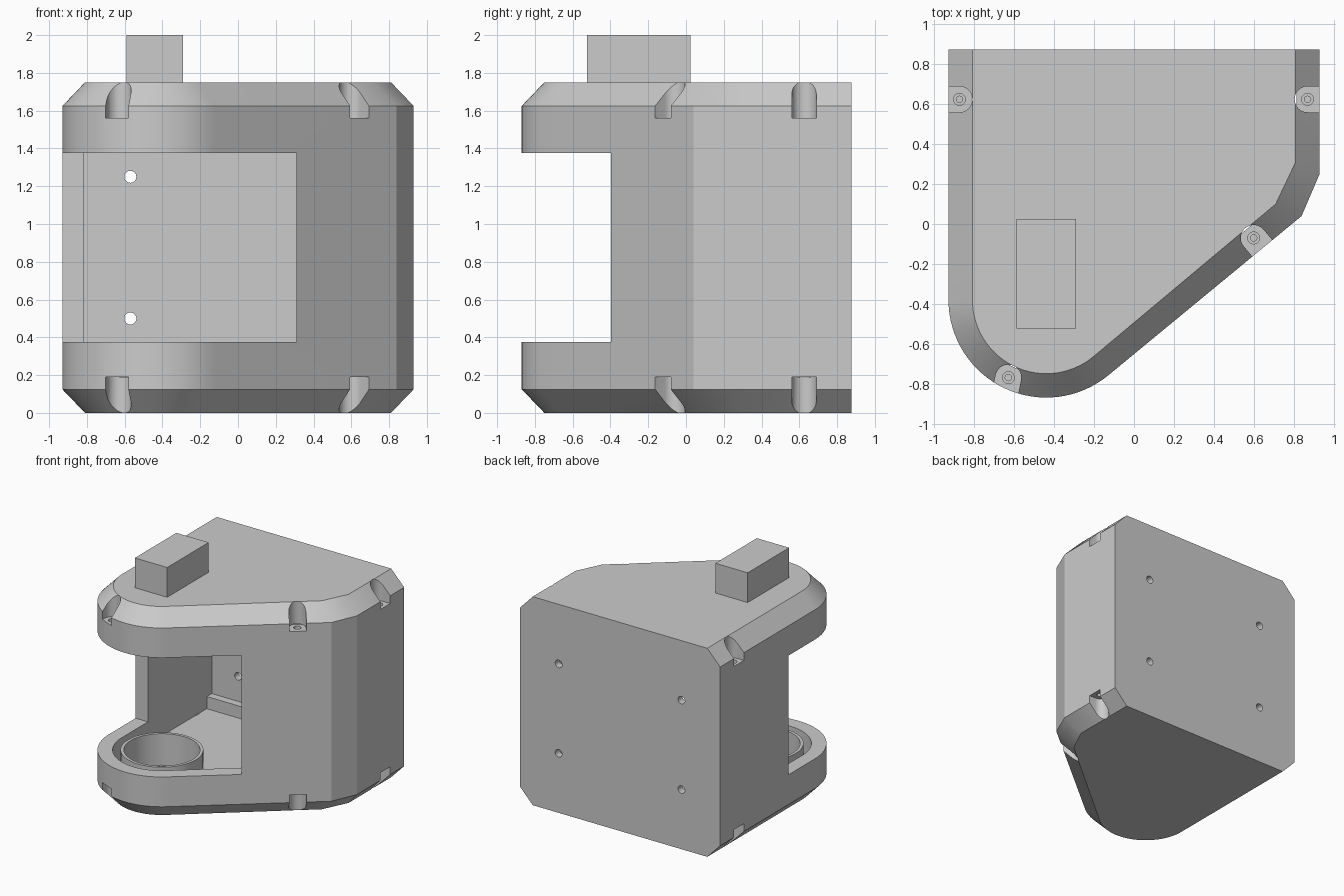
import bpy, bmesh, math
from mathutils import Matrix

if "Cube" in bpy.data.objects:
    bpy.data.objects.remove(bpy.data.objects["Cube"])

CX, CY = -0.44, -0.38   # centre of the rounded front nose
MID = 0.875             # mirror height of the housing


def outline(r, x, knee_low, knee_high, back):
    """Plan shape: straight left side, round nose, slanted right front."""
    pts = [(-x, back)]
    for i in range(33):
        a = math.radians(180 + 130 * i / 32)
        pts.append((CX + r * math.cos(a), CY + r * math.sin(a)))
    return pts + [knee_low, knee_high, (x, back)]


def loft(name, layers):
    """Closed solid through equal-length loops given as (points, z)."""
    bm = bmesh.new()
    rings = [[bm.verts.new((px, py, z)) for px, py in pts] for pts, z in layers]
    n = len(rings[0])
    bm.faces.new(rings[0][::-1])
    bm.faces.new(rings[-1])
    for a, b in zip(rings, rings[1:]):
        for i in range(n):
            j = (i + 1) % n
            bm.faces.new((a[i], a[j], b[j], b[i]))
    bmesh.ops.recalc_face_normals(bm, faces=bm.faces)
    mesh = bpy.data.meshes.new(name)
    bm.to_mesh(mesh)
    bm.free()
    ob = bpy.data.objects.new(name, mesh)
    bpy.context.collection.objects.link(ob)
    return ob


def circle(x, y, r, n=48):
    return [(x + r * math.cos(2 * math.pi * i / n),
             y + r * math.sin(2 * math.pi * i / n)) for i in range(n)]


def prism(name, pts, z0, z1):
    return loft(name, [(pts, z0), (pts, z1)])


def box(name, x0, x1, y0, y1, z0, z1):
    return prism(name, [(x0, y0), (x1, y0), (x1, y1), (x0, y1)], z0, z1)


def cut(target, cutter):
    mod = target.modifiers.new("cut", 'BOOLEAN')
    mod.operation = 'DIFFERENCE'
    mod.solver = 'EXACT'
    mod.object = cutter
    cutter.hide_render = True
    bpy.context.view_layer.objects.active = target
    bpy.ops.object.modifier_apply(modifier=mod.name)
    bpy.data.objects.remove(cutter)


def cut_both(target, pts, z0, z1):
    """Cut the bottom and its mirror image at the top."""
    cut(target, prism("cutter", pts, z0, z1))
    cut(target, prism("cutter", pts, 2 * MID - z1, 2 * MID - z0))


def smooth(ob):
    bpy.ops.object.select_all(action='DESELECT')
    ob.select_set(True)
    bpy.context.view_layer.objects.active = ob
    bpy.ops.object.shade_smooth_by_angle(angle=math.radians(20))


# Housing with chamfered top and bottom
outer = outline(0.49, 0.93, (0.84, 0.04), (0.93, 0.25), 0.875)
inner = outline(0.37, 0.81, (0.71, 0.10), (0.81, 0.31), 0.875)
housing = loft("housing", [(inner, 0), (outer, 0.125), (outer, 1.625), (inner, 1.75)])

# Hollow inside, deeper at the back between two ledges
cavity = outline(0.375, 0.815, (0.715, 0.10), (0.815, 0.31), 0.75)
cut(housing, prism("cavity_cutter", cavity, 0.1875, 1.5625))
cut(housing, box("recess_cutter", -0.814, 0.814, 0.6, 0.815, 0.29, 1.46))

# Front window
cut(housing, box("window_cutter", -1.2, 0.31, -1.2, -0.03, 0.375, 1.375))

# Wells inside the rings
cut_both(housing, circle(CX, CY, 0.29), 0.11, 0.25)

# Screw slots: rounded inside, open outward, each with a stepped hole
for x, y, dx, dy in [(-0.875, 0.625, -1, 0), (0.87, 0.625, 1, 0),
                     (0.60, -0.07, 0.64, -0.768), (-0.63, -0.77, -0.2, -0.98)]:
    out = math.atan2(dy, dx)
    r = 0.065
    slot = []
    for i in range(17):
        a = out + math.pi / 2 + math.pi * i / 16
        slot.append((x + r * math.cos(a), y + r * math.sin(a)))
    slot.append((slot[-1][0] + 0.3 * dx, slot[-1][1] + 0.3 * dy))
    slot.append((slot[0][0] + 0.3 * dx, slot[0][1] + 0.3 * dy))
    cut_both(housing, slot, -0.1, 0.19)
    cut_both(housing, circle(x, y, 0.03, 20), 0.1, 0.22)
    cut_both(housing, circle(x, y, 0.016, 16), 0.1, 0.3)

# Mounting holes through the back
for x in (-0.57, 0.57):
    for z in (0.5, 1.25):
        drill = prism("drill", circle(0, 0, 0.032, 24), -0.15, 0.15)
        drill.data.transform(Matrix.Translation((x, 0.875, z)) @ Matrix.Rotation(math.pi / 2, 4, 'X'))
        cut(housing, drill)
smooth(housing)

# Round seats inside the nose, bottom and top
for name, z0, z1 in [("lower_ring", 0.18, 0.375), ("upper_ring", 1.375, 1.57)]:
    ring = prism(name, circle(CX, CY, 0.315), z0, z1)
    cut(ring, prism("bore", circle(CX, CY, 0.29), z0 - 0.1, z1 + 0.1))
    smooth(ring)

# Block on top
box("top_block", -0.59, -0.29, -0.525, 0.025, 1.75, 2.0)
